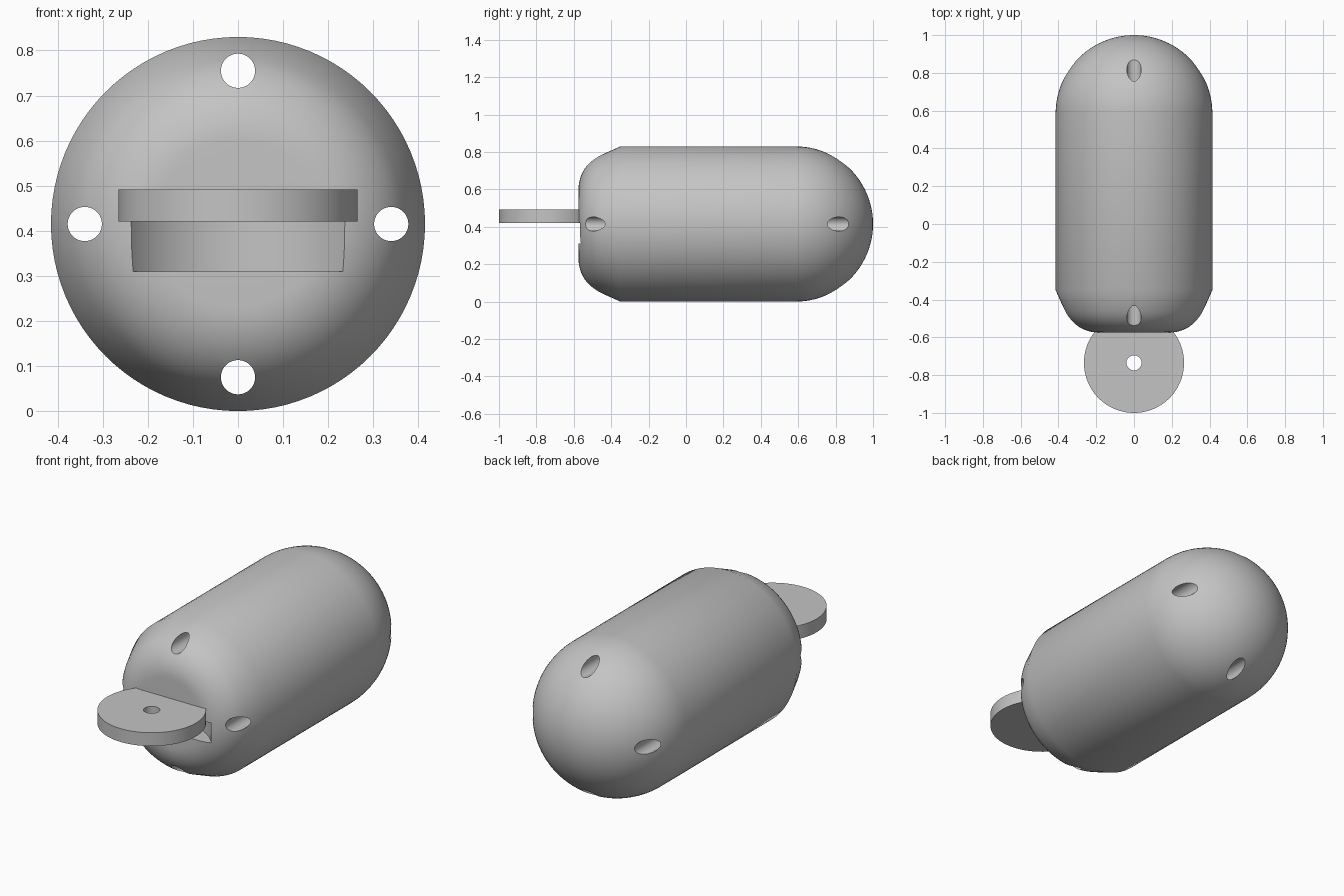
import bpy, bmesh, math
from mathutils import Matrix, Vector

cube = bpy.data.objects.get("Cube")
if cube:
    bpy.data.objects.remove(cube, do_unlink=True)

R = 0.415            # body radius and axis height
DISC_Y = -0.735      # centre of the mounting tab

grey = bpy.data.materials.new("plain grey")
grey.use_nodes = True
grey.diffuse_color = (0.55, 0.55, 0.55, 1)
grey.node_tree.nodes["Principled BSDF"].inputs["Base Color"].default_value = (0.55, 0.55, 0.55, 1)


def finish(bm, name):
    mesh = bpy.data.meshes.new(name)
    bmesh.ops.recalc_face_normals(bm, faces=bm.faces)
    bm.to_mesh(mesh)
    bm.free()
    obj = bpy.data.objects.new(name, mesh)
    bpy.context.collection.objects.link(obj)
    mesh.materials.append(grey)
    return obj


def cylinder(name, radius, depth, centre, along_y=False, sides=96):
    bm = bmesh.new()
    turn = Matrix.Rotation(math.pi / 2, 4, 'X') if along_y else Matrix()
    bmesh.ops.create_cone(bm, cap_ends=True, segments=sides, radius1=radius, radius2=radius,
                          depth=depth, matrix=Matrix.Translation(centre) @ turn)
    return finish(bm, name)


def activate(obj):
    bpy.ops.object.select_all(action='DESELECT')
    obj.select_set(True)
    bpy.context.view_layer.objects.active = obj


def cut(obj, cutter):
    activate(obj)
    mod = obj.modifiers.new("cut", 'BOOLEAN')
    mod.operation = 'DIFFERENCE'
    mod.solver = 'EXACT'
    mod.object = cutter
    bpy.ops.object.modifier_apply(modifier=mod.name)
    bpy.data.objects.remove(cutter, do_unlink=True)


def smooth(obj):
    activate(obj)
    bpy.ops.object.shade_smooth_by_angle(angle=math.radians(25))


# Body profile as (radius, y): flat nose, rounded shoulder, straight taper, barrel, dome
profile = [(0, -0.575)]
for i in range(13):
    a = math.radians(66) * i / 12
    profile.append((0.185 + 0.2 * math.sin(a), -0.375 - 0.2 * math.cos(a)))
profile.append((R, -0.35))
for i in range(25):
    a = math.pi / 2 * i / 24
    profile.append((R * math.cos(a), 0.585 + R * math.sin(a)))
profile[-1] = (0, 1)

bm = bmesh.new()
verts = [bm.verts.new((r, y, R)) for r, y in profile]
edges = [bm.edges.new(pair) for pair in zip(verts, verts[1:])]
bmesh.ops.spin(bm, geom=verts + edges, cent=(0, 0, R), axis=(0, 1, 0),
               angle=2 * math.pi, steps=96)
bmesh.ops.remove_doubles(bm, verts=bm.verts, dist=0.0005)
body = finish(bm, "capsule_body")

# Four lengthwise bores
for k in range(4):
    a = math.pi / 2 * k
    centre = Vector((0.34 * math.cos(a), 0.2, R + 0.34 * math.sin(a)))
    cut(body, cylinder("bore_cutter", 0.038, 2.4, centre, True, 48))

# Curved pocket under the tab
cut(body, cylinder("pocket_cutter", 0.29, 0.112, Vector((0, DISC_Y, 0.366))))
smooth(body)

# Round mounting tab with a pin hole
tab = cylinder("round_tab", 0.265, 0.072, Vector((0, DISC_Y, 0.456)))
cut(tab, cylinder("pin_hole_cutter", 0.04, 0.4, Vector((0, DISC_Y, 0.456)), sides=48))
smooth(tab)
